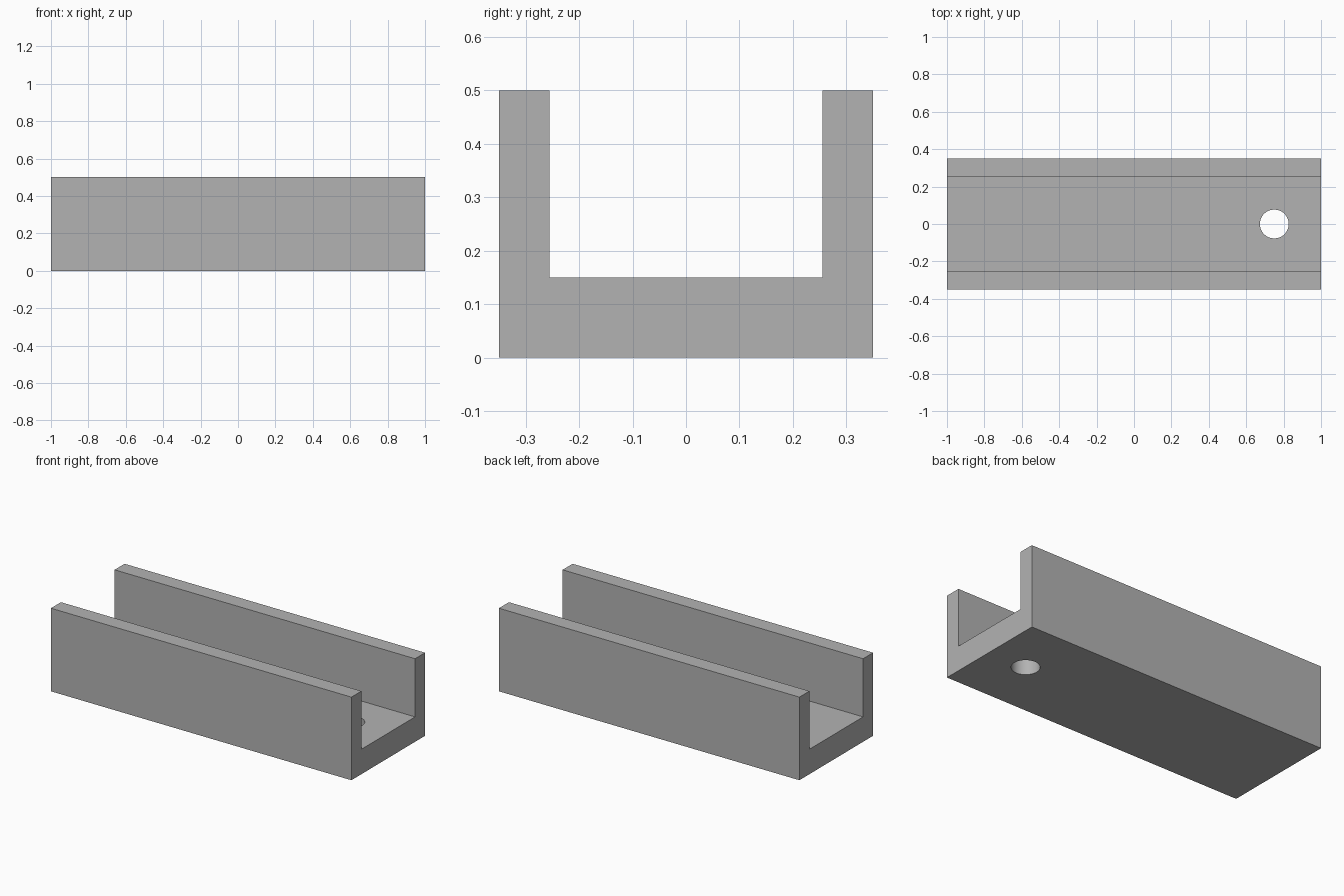
import bpy
import bmesh
import math

cube = bpy.data.objects.get("Cube")
if cube:
    bpy.data.objects.remove(cube, do_unlink=True)

LENGTH, HALF_WIDTH, HEIGHT = 2.0, 0.35, 0.5
INNER, FLOOR = 0.255, 0.15
HOLE_X, HOLE_RADIUS = 0.75, 0.077

grey = bpy.data.materials.new("plain grey")
grey.use_nodes = True
colour = (0.45, 0.45, 0.45, 1)
grey.diffuse_color = colour
grey.node_tree.nodes["Principled BSDF"].inputs["Base Color"].default_value = colour

# U-shaped channel: one half of the profile, mirrored, then extruded along x
half = [(HALF_WIDTH, 0), (HALF_WIDTH, HEIGHT), (INNER, HEIGHT), (INNER, FLOOR)]
profile = half + [(-y, z) for y, z in reversed(half)]
bm = bmesh.new()
section = bm.faces.new([bm.verts.new((-LENGTH / 2, y, z)) for y, z in profile])
result = bmesh.ops.extrude_face_region(bm, geom=[section], use_keep_orig=True)
moved = [v for v in result["geom"] if isinstance(v, bmesh.types.BMVert)]
bmesh.ops.translate(bm, verts=moved, vec=(LENGTH, 0, 0))
bmesh.ops.recalc_face_normals(bm, faces=bm.faces)
mesh = bpy.data.meshes.new("channel")
bm.to_mesh(mesh)
bm.free()
mesh.materials.append(grey)
channel = bpy.data.objects.new("channel", mesh)
bpy.context.collection.objects.link(channel)

# Round hole through the floor near one end
bpy.ops.mesh.primitive_cylinder_add(
    vertices=64, radius=HOLE_RADIUS, depth=FLOOR * 2, location=(HOLE_X, 0, FLOOR / 2))
cutter = bpy.context.object
cutter.name = "hole_cutter"
cutter.data.materials.append(grey)

cut = channel.modifiers.new("hole", "BOOLEAN")
cut.operation = "DIFFERENCE"
cut.solver = "EXACT"
cut.object = cutter

# Apply the cut and remove the helper
bpy.ops.object.select_all(action="DESELECT")
bpy.context.view_layer.objects.active = channel
channel.select_set(True)
bpy.ops.object.modifier_apply(modifier=cut.name)
bpy.data.objects.remove(cutter, do_unlink=True)
bpy.ops.object.shade_smooth_by_angle(angle=math.radians(30))
